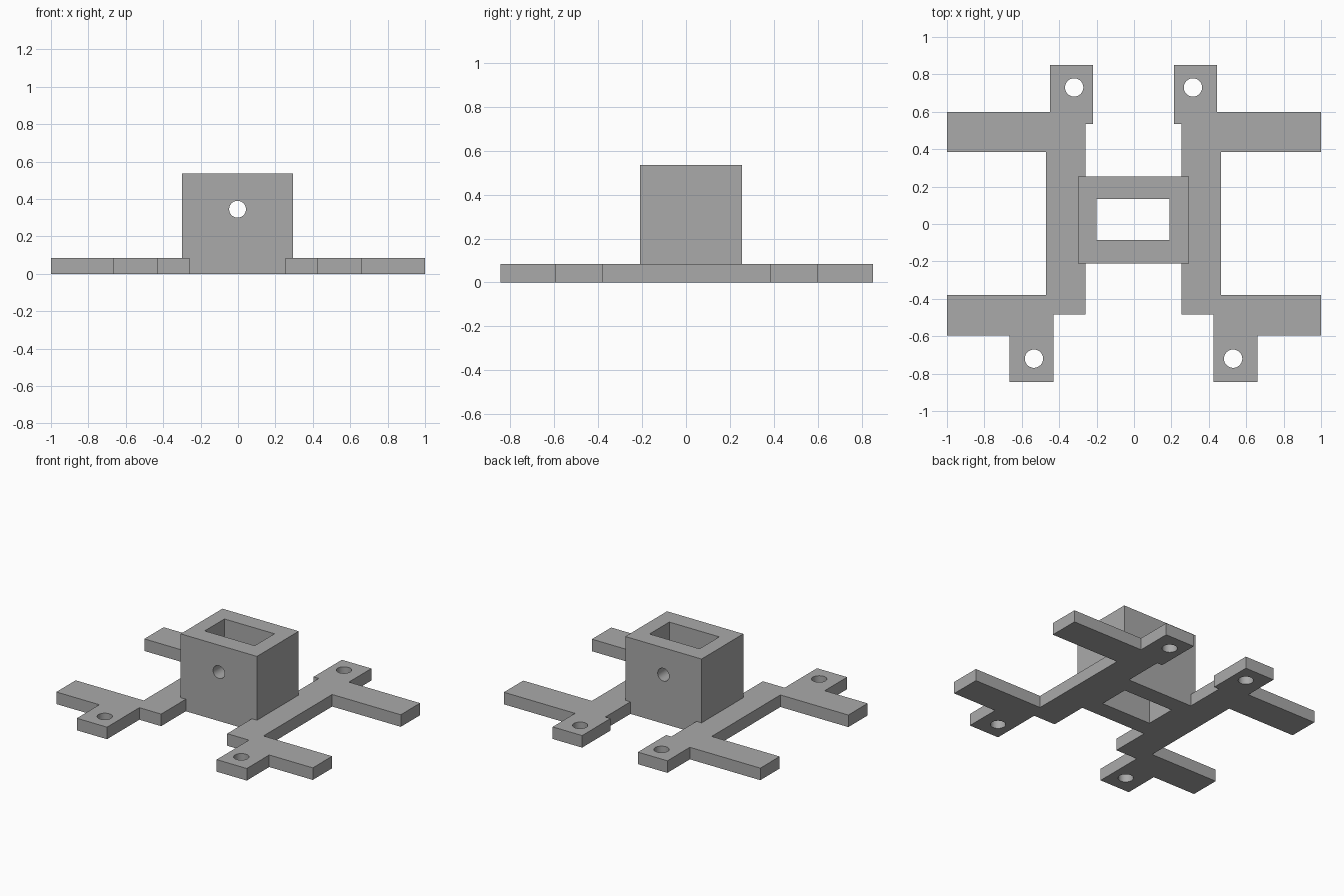
import bpy, bmesh
from mathutils import Matrix, Vector

cube = bpy.data.objects.get("Cube")
if cube:
    bpy.data.objects.remove(cube, do_unlink=True)

PLATE = 0.085
CENTRE = -0.0025

grey = bpy.data.materials.new("plain grey")
grey.use_nodes = True
colour = (0.4, 0.4, 0.4, 1)
grey.diffuse_color = colour
grey.node_tree.nodes["Principled BSDF"].inputs["Base Color"].default_value = colour


def make_object(name, bm):
    bmesh.ops.recalc_face_normals(bm, faces=bm.faces)
    mesh = bpy.data.meshes.new(name)
    bm.to_mesh(mesh)
    bm.free()
    obj = bpy.data.objects.new(name, mesh)
    bpy.context.collection.objects.link(obj)
    mesh.materials.append(grey)
    return obj


def prism(name, outline, bottom, top):
    bm = bmesh.new()
    face = bm.faces.new([bm.verts.new((x, y, bottom)) for x, y in outline])
    out = bmesh.ops.extrude_face_region(bm, geom=[face])
    verts = [v for v in out["geom"] if isinstance(v, bmesh.types.BMVert)]
    bmesh.ops.translate(bm, verts=verts, vec=(0, 0, top - bottom))
    return make_object(name, bm)


def rectangle(x0, x1, y0, y1):
    return [(x0, y0), (x1, y0), (x1, y1), (x0, y1)]


def rod(name, centre, radius, length, axis):
    bm = bmesh.new()
    turn = Vector((0, 0, 1)).rotation_difference(Vector(axis)).to_matrix().to_4x4()
    bmesh.ops.create_cone(bm, cap_ends=True, segments=48, radius1=radius,
                          radius2=radius, depth=length,
                          matrix=Matrix.Translation(centre) @ turn)
    return make_object(name, bm)


def cut(target, cutter):
    mod = target.modifiers.new("cut", "BOOLEAN")
    mod.operation = "DIFFERENCE"
    mod.solver = "EXACT"
    mod.object = cutter
    bpy.context.view_layer.objects.active = target
    bpy.ops.object.modifier_apply(modifier=mod.name)
    bpy.data.objects.remove(cutter, do_unlink=True)


def smooth_bores(obj):
    bpy.ops.object.select_all(action="DESELECT")
    obj.select_set(True)
    bpy.context.view_layer.objects.active = obj
    bpy.ops.object.shade_smooth_by_angle()


# Central socket: hollow block with a cross bore
socket = prism("socket", rectangle(-0.3, 0.295, -0.21, 0.255), 0, 0.535)
cut(socket, prism("opening_cutter", rectangle(-0.2, 0.19, -0.085, 0.135), -0.1, 0.7))
cut(socket, rod("bore_cutter", (CENTRE, 0, 0.345), 0.045, 1, (0, 1, 0)))
smooth_bores(socket)

# Side frames: rail notched around the socket, two arms, two mounting tabs
half = [
    (0.2575, -0.485), (0.4275, -0.485), (0.4275, -0.845), (0.6625, -0.845),
    (0.6625, -0.595), (1, -0.595), (1, -0.38), (0.4675, -0.38),
    (0.4675, 0.385), (1, 0.385), (1, 0.6), (0.4475, 0.6),
    (0.4475, 0.85), (0.2175, 0.85), (0.2175, 0.535), (0.2575, 0.535),
    (0.2575, 0.255), (0.2975, 0.255), (0.2975, -0.21), (0.2575, -0.21),
]
tab_holes = [(0.5325, -0.72), (0.3175, 0.73)]

for side, sign in (("left", 1), ("right", -1)):
    # Arm tips stay at full width; everything else follows the socket centre
    outline = [(sign * x + (CENTRE if x < 1 else 0), y) for x, y in half]
    frame = prism(side + "_frame", outline, 0, PLATE)
    for x, y in tab_holes:
        cut(frame, rod("hole_cutter", (sign * x + CENTRE, y, PLATE / 2), 0.049, 0.5, (0, 0, 1)))
    smooth_bores(frame)
